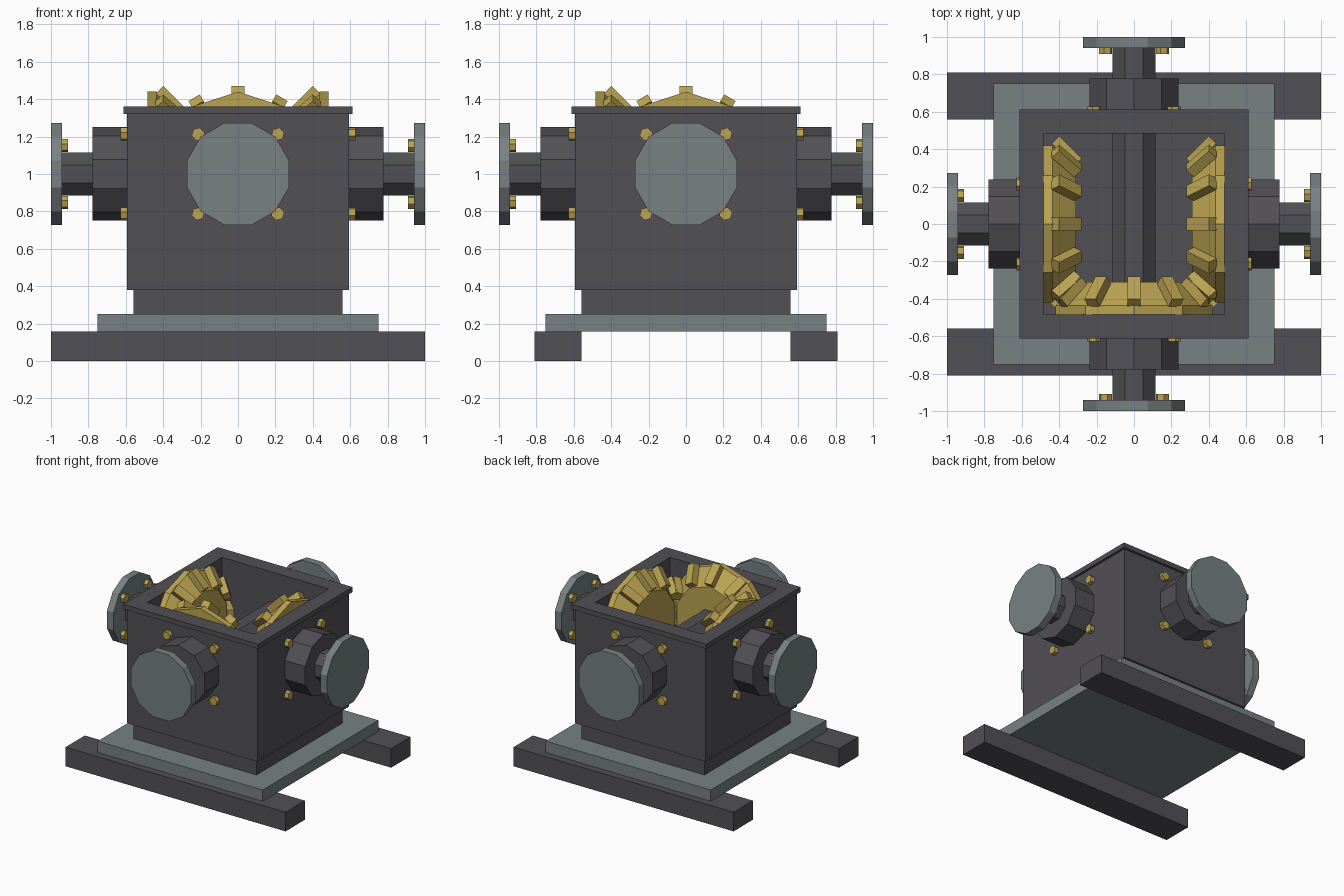
import bpy, bmesh
from math import sin, cos, pi, radians
from mathutils import Vector

if "Cube" in bpy.data.objects:
    bpy.data.objects.remove(bpy.data.objects["Cube"])


def material(name, rgb):
    m = bpy.data.materials.new(name)
    m.diffuse_color = (*rgb, 1)
    m.use_nodes = True
    m.node_tree.nodes["Principled BSDF"].inputs["Base Color"].default_value = m.diffuse_color
    return m


IRON = material("dark iron", (0.083, 0.080, 0.090))
STEEL = material("blue grey steel", (0.185, 0.22, 0.23))
BRASS = material("brass", (0.50, 0.37, 0.085))
AXIS_Z = 1.0
UP = Vector((0, 0, 1))


def finish(name, bm, mat):
    bmesh.ops.recalc_face_normals(bm, faces=bm.faces)
    me = bpy.data.meshes.new(name)
    bm.to_mesh(me)
    bm.free()
    me.materials.append(mat)
    ob = bpy.data.objects.new(name, me)
    bpy.context.collection.objects.link(ob)
    return ob


def loft(bm, rings, closed=False):
    """Skin a list of point rings; cap the ends unless closed into a loop."""
    vs = [[bm.verts.new(p) for p in r] for r in rings]
    n = len(vs[0])
    pairs = list(zip(vs, vs[1:])) + ([(vs[-1], vs[0])] if closed else [])
    for a, b in pairs:
        for i in range(n):
            j = (i + 1) % n
            bm.faces.new((a[i], a[j], b[j], b[i]))
    if not closed:
        bm.faces.new(vs[0])
        bm.faces.new(vs[-1])


def square(h, z):
    return [(-h, -h, z), (h, -h, z), (h, h, z), (-h, h, z)]


def box(name, x0, x1, y0, y1, z0, z1, mat):
    bm = bmesh.new()
    loft(bm, [[(x0, y0, z), (x1, y0, z), (x1, y1, z), (x0, y1, z)] for z in (z0, z1)])
    return finish(name, bm, mat)


def turned(bm, out, profile, sides, phase=0, u=0, v=0):
    """Polygonal turned solid along the horizontal direction 'out'."""
    side = UP.cross(out)
    rings = []
    for a, r in profile:
        c = out * a + side * u + UP * (AXIS_Z + v)
        rings.append([c + side * r * sin(phase + 2 * pi * i / sides)
                      + UP * r * cos(phase + 2 * pi * i / sides) for i in range(sides)])
    loft(bm, rings)


def turned_part(name, out, profile, sides, phase, mat):
    bm = bmesh.new()
    turned(bm, out, profile, sides, phase)
    return finish(name, bm, mat)


def bolts(name, out, a0, a1, offset):
    bm = bmesh.new()
    for u in (-offset, offset):
        for v in (-offset, offset):
            turned(bm, out, [(a0, 0.036), (a1, 0.036)], 6, radians(15), u, v)
    finish(name, bm, BRASS)


def bevel_gear(name, out):
    bm = bmesh.new()
    side = UP.cross(out)
    # disc and conical face
    turned(bm, out, [(0.485, 0.44), (0.437, 0.44), (0.31, 0.315)], 10)
    # twelve slanted block teeth
    for k in range(12):
        t = 2 * pi * k / 12
        rad = UP * cos(t) + side * sin(t)
        tan = side * cos(t) - UP * sin(t)
        along = (out + rad).normalized()
        nrm = (rad - out).normalized()
        c = UP * AXIS_Z + out * 0.36 + rad * 0.39
        loft(bm, [[c + along * l + nrm * h + tan * w for h, w in
                   ((-0.0285, -0.035), (-0.0285, 0.035), (0.0285, 0.035), (0.0285, -0.035))]
                  for l in (-0.085, 0.085)])
    finish(name, bm, BRASS)


# base: two skids, plate and plinth
for label, s in (("front", -1), ("back", 1)):
    ys = sorted((0.56 * s, 0.81 * s))
    box(label + "_skid", -1, 1, *ys, 0, 0.157, IRON)
box("base_plate", -0.75, 0.75, -0.75, 0.75, 0.157, 0.25, STEEL)
box("plinth", -0.56, 0.56, -0.56, 0.56, 0.25, 0.38, IRON)

# open housing with floor, and rim around the opening
bm = bmesh.new()
loft(bm, [square(0.593, 0.38), square(0.593, 1.32), square(0.485, 1.32), square(0.485, 0.45)])
finish("housing", bm, IRON)
bm = bmesh.new()
loft(bm, [square(0.613, 1.32), square(0.613, 1.36), square(0.485, 1.36), square(0.485, 1.32)], True)
finish("rim", bm, IRON)

# bearing, shaft, coupling flange and bolts on each side
SIDES = {"right": (1, 0, 0), "left": (-1, 0, 0), "front": (0, -1, 0), "back": (0, 1, 0)}
for label, d in SIDES.items():
    out = Vector(d)
    inner = 0.0 if d[1] else 0.33      # front and back shafts meet as one through shaft
    turned_part(label + "_bearing", out, [(0.59, 0.25), (0.777, 0.25)], 10, 0, IRON)
    turned_part(label + "_shaft", out, [(inner, 0.125), (0.945, 0.125)], 8, pi / 8, IRON)
    turned_part(label + "_flange", out, [(0.94, 0.282), (1.0, 0.282)], 12, pi / 12, STEEL)
    bolts(label + "_bearing_bolts", out, 0.585, 0.628, 0.213)
    bolts(label + "_flange_bolts", out, 0.908, 0.945, 0.152)
    if label != "back":
        bevel_gear(label + "_bevel_gear", out)
